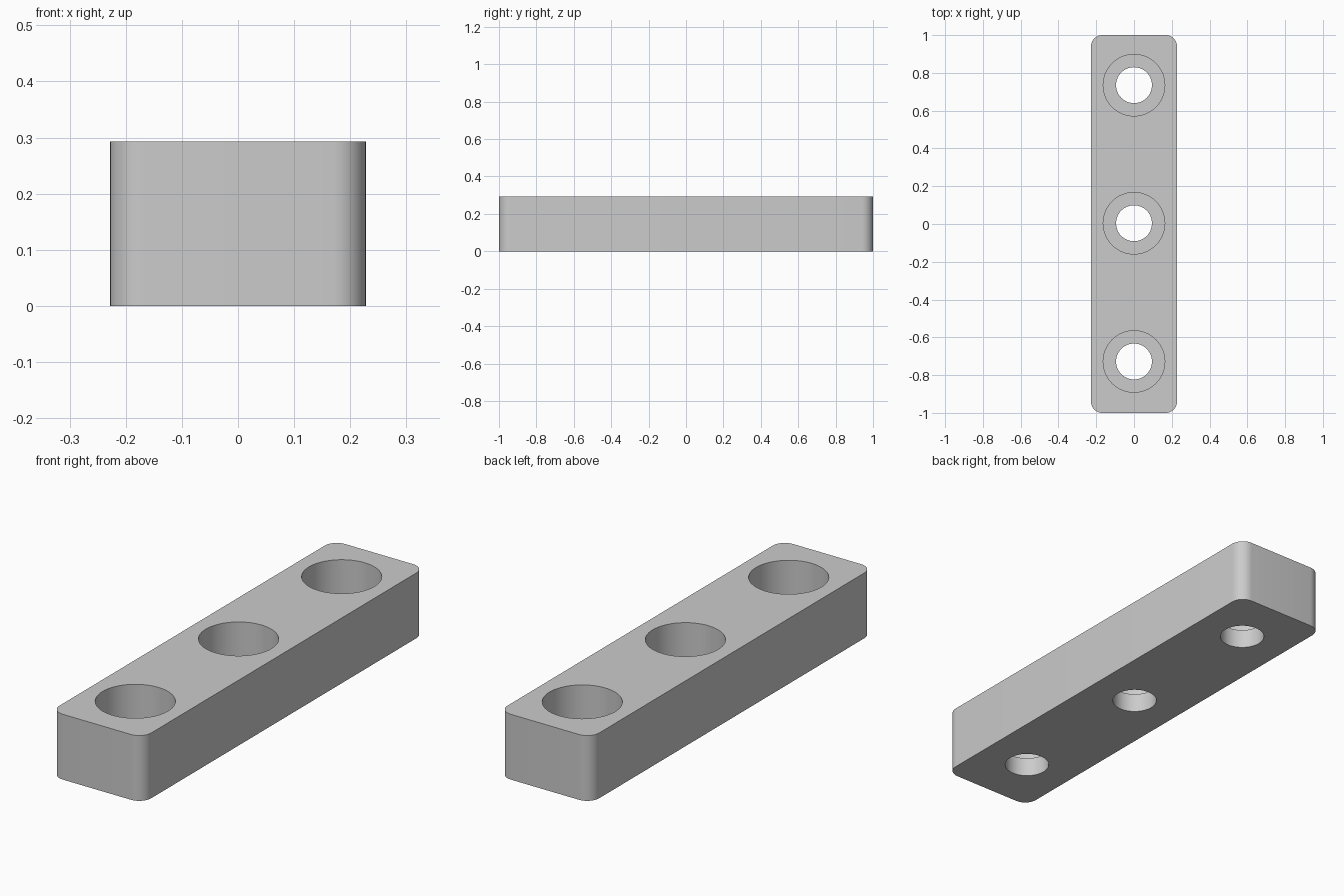
import bpy
import bmesh
from math import radians

WIDTH, LENGTH, HEIGHT = 0.456, 2.0, 0.293
CORNER = 0.06
FLOOR = 0.087            # height of the counterbore floor
HOLE_R, BORE_R = 0.095, 0.163
HOLE_Y = (-0.728, 0.004, 0.735)

cube = bpy.data.objects.get("Cube")
if cube:
    bpy.data.objects.remove(cube, do_unlink=True)

grey = bpy.data.materials.new("light_grey")
grey.use_nodes = True
colour = (0.6, 0.6, 0.6, 1.0)
grey.diffuse_color = colour
grey.node_tree.nodes["Principled BSDF"].inputs["Base Color"].default_value = colour


def cut_cylinder(target, name, radius, y, bottom, top):
    """Subtract an upright cylinder from the target."""
    bpy.ops.mesh.primitive_cylinder_add(
        vertices=64, radius=radius, depth=top - bottom,
        location=(0, y, (top + bottom) / 2))
    cutter = bpy.context.object
    cutter.name = name
    cutter.hide_render = True
    cutter.data.materials.append(grey)
    mod = target.modifiers.new(name, 'BOOLEAN')
    mod.operation = 'DIFFERENCE'
    mod.solver = 'EXACT'
    mod.object = cutter
    bpy.ops.object.select_all(action='DESELECT')
    bpy.context.view_layer.objects.active = target
    target.select_set(True)
    bpy.ops.object.modifier_apply(modifier=mod.name)
    bpy.data.objects.remove(cutter, do_unlink=True)


# Bar with rounded vertical corners
bm = bmesh.new()
bmesh.ops.create_cube(bm, size=1)
bmesh.ops.scale(bm, vec=(WIDTH, LENGTH, HEIGHT), verts=bm.verts)
bmesh.ops.translate(bm, vec=(0, 0, HEIGHT / 2), verts=bm.verts)
upright = [e for e in bm.edges if abs(e.verts[0].co.z - e.verts[1].co.z) > 0.1]
bmesh.ops.bevel(bm, geom=upright, offset=CORNER, segments=10,
                profile=0.5, affect='EDGES')
mesh = bpy.data.meshes.new("mounting_bar")
bm.to_mesh(mesh)
bm.free()
mesh.materials.append(grey)
bar = bpy.data.objects.new("mounting_bar", mesh)
bpy.context.collection.objects.link(bar)

# Counterbored screw holes
for y in HOLE_Y:
    cut_cylinder(bar, "counterbore", BORE_R, y, FLOOR, HEIGHT + 0.1)
    cut_cylinder(bar, "through_hole", HOLE_R, y, -0.1, HEIGHT + 0.1)

bpy.ops.object.shade_smooth_by_angle(angle=radians(30))
